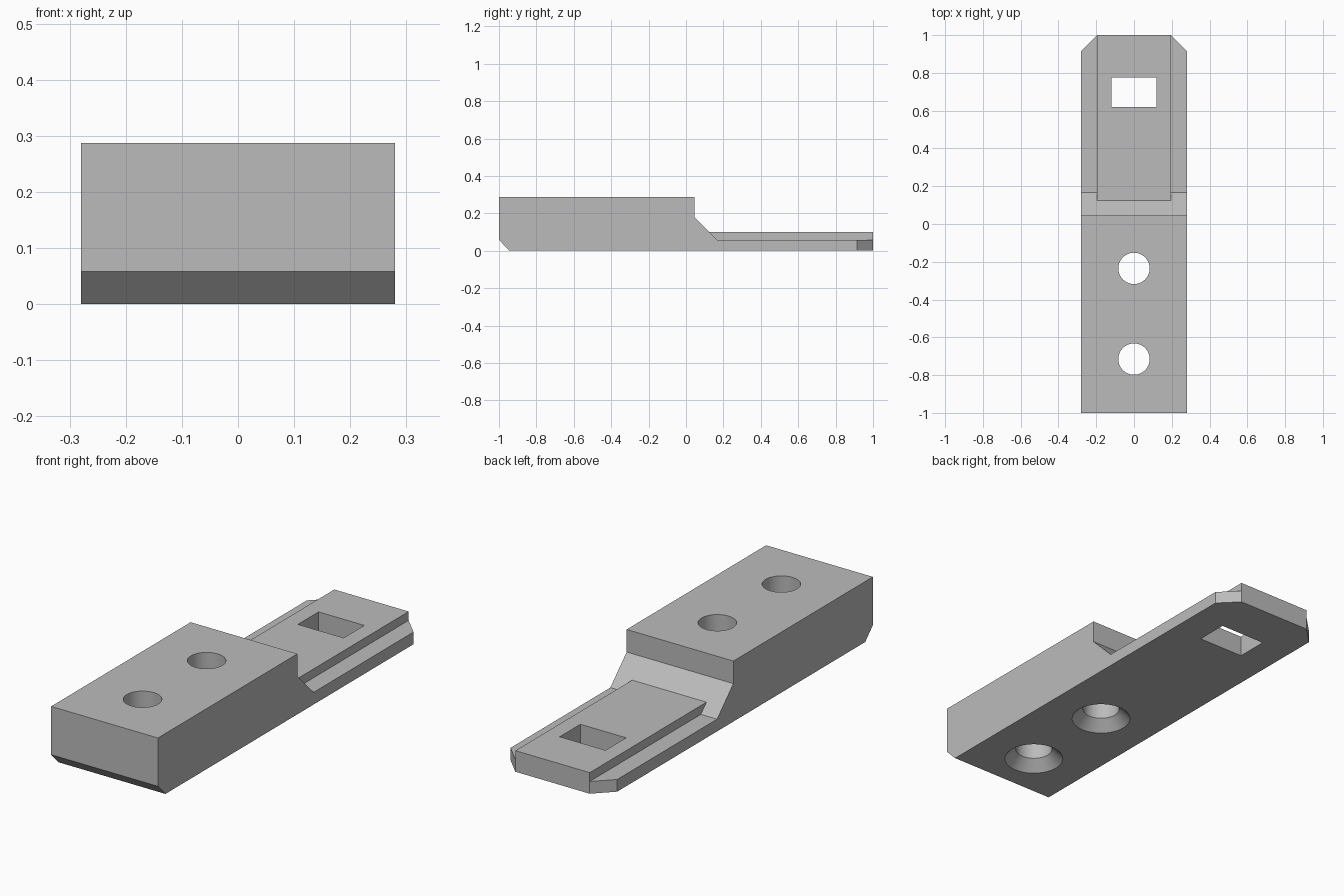
import bpy
import bmesh
from mathutils import Matrix, Vector

HALF_WIDTH = 0.28
PLATE_TOP = 0.058

cube = bpy.data.objects.get("Cube")
if cube:
    bpy.data.objects.remove(cube, do_unlink=True)

metal = bpy.data.materials.new("plain grey")
metal.use_nodes = True
GREY = (0.5, 0.5, 0.5, 1)
metal.diffuse_color = GREY
metal.node_tree.nodes["Principled BSDF"].inputs["Base Color"].default_value = GREY


def add_object(name, bm):
    bmesh.ops.recalc_face_normals(bm, faces=bm.faces)
    mesh = bpy.data.meshes.new(name)
    bm.to_mesh(mesh)
    bm.free()
    mesh.materials.append(metal)
    obj = bpy.data.objects.new(name, mesh)
    bpy.context.collection.objects.link(obj)
    return obj


def side_prism(profile, half_width):
    """Extrude a (y, z) outline across x."""
    bm = bmesh.new()
    face = bm.faces.new([bm.verts.new((-half_width, y, z)) for y, z in profile])
    moved = bmesh.ops.extrude_face_region(bm, geom=[face])["geom"]
    verts = [v for v in moved if isinstance(v, bmesh.types.BMVert)]
    bmesh.ops.translate(bm, verts=verts, vec=Vector((2 * half_width, 0, 0)))
    return bm


def add_cone(bm, y, z_low, z_high, r_low, r_high):
    bmesh.ops.create_cone(
        bm, cap_ends=True, segments=48, radius1=r_low, radius2=r_high,
        depth=z_high - z_low, matrix=Matrix.Translation((0, y, (z_low + z_high) / 2)))


def combine(target, tool, operation):
    mod = target.modifiers.new(tool.name, "BOOLEAN")
    mod.object, mod.operation, mod.solver = tool, operation, "EXACT"
    bpy.context.view_layer.objects.active = target
    bpy.ops.object.modifier_apply(modifier=mod.name)
    bpy.data.objects.remove(tool, do_unlink=True)


# Thick block stepping down a ramp to a thin tongue
bm = side_prism([(-1, PLATE_TOP), (-0.943, 0), (1, 0), (1, PLATE_TOP),
                 (0.167, PLATE_TOP), (0.045, 0.18), (0.045, 0.287), (-1, 0.287)],
                HALF_WIDTH)
# Clipped corners at the end of the tongue
corners = [e for e in bm.edges
           if all(v.co.y > 0.99 for v in e.verts)
           and abs(e.verts[0].co.x - e.verts[1].co.x) < 0.01]
bmesh.ops.bevel(bm, geom=corners, offset=0.085, segments=1, affect="EDGES")
body = add_object("mounting_bracket", bm)

# Raised pad on the tongue, sunk into the ramp
pad = add_object("raised_pad", side_prism(
    [(0.1, 0.03), (1, 0.03), (1, 0.1), (0.1, 0.1)], 0.195))
combine(body, pad, "UNION")

# Rectangular slot through the pad
slot = add_object("slot_cutter", side_prism(
    [(0.62, -0.1), (0.775, -0.1), (0.775, 0.2), (0.62, 0.2)], 0.12))
combine(body, slot, "DIFFERENCE")

# Screw holes, countersunk from below
for y in (-0.235, -0.715):
    for shape in ((-0.1, 0.4, 0.083, 0.083), (-0.02, 0.05, 0.153, 0.083)):
        bm = bmesh.new()
        add_cone(bm, y, *shape)
        combine(body, add_object("hole_cutter", bm), "DIFFERENCE")

# Smooth hole walls, flat faces elsewhere
body.select_set(True)
bpy.context.view_layer.objects.active = body
bpy.ops.object.shade_smooth_by_angle(angle=0.5)
